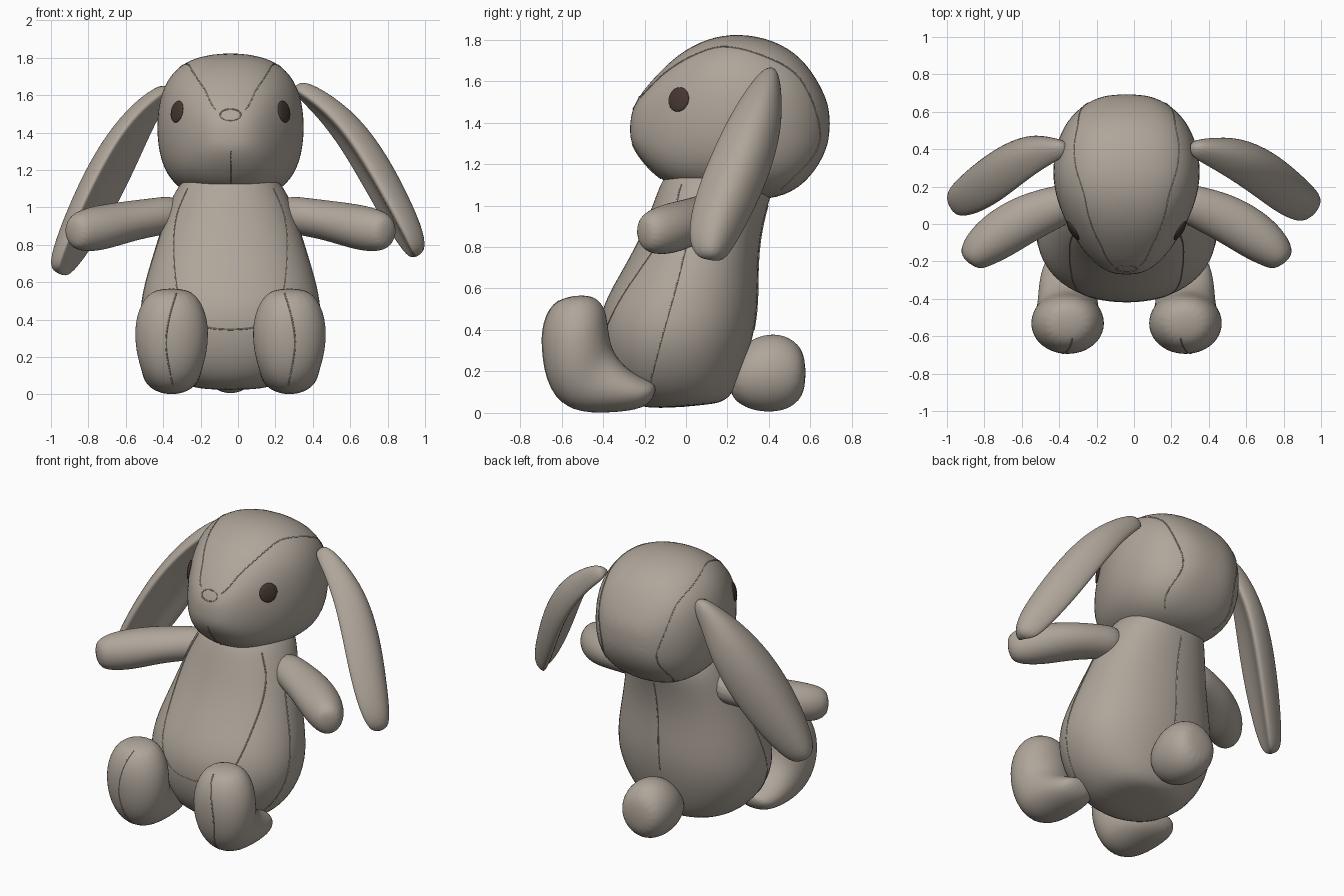
import bpy, math
from mathutils import Vector
from mathutils.bvhtree import BVHTree

cube = bpy.data.objects.get("Cube")
if cube:
    bpy.data.objects.remove(cube)

MID = -0.04   # symmetry plane of the body
SEG = 16
GROW = 1.025  # makes up for the shrinkage of subdivision


def material(name, rgb):
    m = bpy.data.materials.new(name)
    m.use_nodes = True
    m.diffuse_color = (*rgb, 1)
    bsdf = m.node_tree.nodes["Principled BSDF"]
    bsdf.inputs["Base Color"].default_value = (*rgb, 1)
    bsdf.inputs["Roughness"].default_value = 0.9
    return m


FABRIC = material("taupe fabric", (0.43, 0.38, 0.325))
EYE = material("dark brown", (0.06, 0.038, 0.03))


def rounded(t, power):
    c, s = math.cos(t), math.sin(t)
    return (math.copysign(abs(c) ** (2 / power), c), math.copysign(abs(s) ** (2 / power), s))


def loft(name, rings, power=2.0):
    """Skin rings given as (centre, half axis u, half axis v, bend of the u ends)."""
    verts, faces = [], []
    for c, u, v, bend in rings:
        for i in range(SEG):
            a, b = rounded(2 * math.pi * i / SEG, power)
            verts.append(c + (u * a + v * b) * GROW + bend * (a * a - .4))
    for r in range(len(rings) - 1):
        for i in range(SEG):
            j = (i + 1) % SEG
            faces.append((r * SEG + i, r * SEG + j, (r + 1) * SEG + j, (r + 1) * SEG + i))
    faces.append(tuple(reversed(range(SEG))))
    faces.append(tuple(range(len(verts) - SEG, len(verts))))
    me = bpy.data.meshes.new(name)
    me.from_pydata(verts, [], faces)
    me.materials.append(FABRIC)
    ob = bpy.data.objects.new(name, me)
    bpy.context.collection.objects.link(ob)
    # consistent outward normals
    bpy.context.view_layer.objects.active = ob
    bpy.ops.object.mode_set(mode='EDIT')
    bpy.ops.mesh.select_all(action='SELECT')
    bpy.ops.mesh.normals_make_consistent(inside=False)
    bpy.ops.object.mode_set(mode='OBJECT')
    me.shade_smooth()
    sub = ob.modifiers.new("smooth", 'SUBSURF')
    sub.levels = sub.render_levels = 2
    return ob


def profile_loft(name, x, rows, power=2.0):
    """Rows pair two outline points in the side plane with a half width."""
    rings = []
    for ya, za, yb, zb, w in rows:
        a, b = Vector((x, ya, za)), Vector((x, yb, zb))
        rings.append(((a + b) / 2, Vector((w, 0, 0)), (b - a) / 2, Vector()))
    return loft(name, rings, power)


def path_loft(name, path, wide, cup=0.0):
    """Path rows are x, y, z, half width along wide, half thickness."""
    pts = [Vector(p[:3]) for p in path]
    rings = []
    for i, p in enumerate(path):
        tan = (pts[min(i + 1, len(pts) - 1)] - pts[max(i - 1, 0)]).normalized()
        u = Vector(wide)
        u = (u - tan * u.dot(tan)).normalized()
        v = tan.cross(u)
        rings.append((pts[i], u * p[3], v * p[4], v * cup * p[3]))
    return loft(name, rings)


# Head and body
head = profile_loft("head", MID, [
    (-.272, 1.34, -.268, 1.43, .05), (-.255, 1.28, -.24, 1.51, .12),
    (-.20, 1.20, -.16, 1.61, .20), (-.10, 1.105, -.04, 1.73, .28),
    (.05, 1.06, .10, 1.805, .355), (.22, 1.04, .25, 1.83, .397),
    (.40, 1.025, .42, 1.80, .382), (.55, 1.08, .56, 1.715, .32),
    (.655, 1.21, .655, 1.57, .21), (.695, 1.33, .695, 1.46, .09)], 2.55)
body = profile_loft("body", MID, [
    (-.16, .015, .12, .04, .15), (-.29, .05, .21, .06, .28),
    (-.38, .17, .27, .19, .41), (-.425, .35, .32, .35, .485),
    (-.41, .5, .345, .5, .48), (-.335, .64, .345, .65, .445),
    (-.23, .82, .35, .82, .39), (-.16, 1.0, .39, 1.0, .335),
    (-.11, 1.14, .43, 1.10, .28), (-.05, 1.2, .40, 1.18, .2)], 2.15)

# Tail
profile_loft("tail", MID, [
    (.20, .09, .22, .26, .10), (.285, .02, .30, .35, .15),
    (.40, .0, .40, .385, .17), (.51, .02, .50, .37, .155),
    (.58, .10, .58, .29, .10)])

# Arms and legs, mirrored across the body
legs = {}
for side, s in (("left", 1), ("right", -1)):
    arm = [(.25, .14, .97, .10, .09), (.40, .085, .95, .10, .115),
           (.55, .025, .925, .108, .13), (.70, -.07, .89, .122, .13),
           (.805, -.155, .87, .11, .10), (.845, -.21, .865, .07, .06)]
    path_loft(side + "_arm", [(MID + s * p[0], *p[1:]) for p in arm], (0, 0, 1))
    legs[s] = profile_loft(side + "_leg", MID + s * .315, [
        (-.15, .08, -.14, .14, .07), (-.20, .02, -.21, .165, .13),
        (-.35, 0, -.30, .22, .155), (-.56, 0, -.355, .3, .16),
        (-.665, .12, -.37, .36, .192), (-.70, .30, -.38, .44, .198),
        (-.69, .45, -.395, .52, .165), (-.62, .56, -.46, .575, .095)], 2.05)

# Floppy ears, cupped inward and hanging a little differently on each side
path_loft("left_ear", [
    (.30, .41, 1.65, .04, .04), (.42, .39, 1.575, .08, .055),
    (.58, .35, 1.425, .13, .07), (.715, .275, 1.22, .15, .075),
    (.83, .185, 1.01, .145, .07), (.925, .12, .83, .115, .06),
    (.96, .115, .735, .06, .035)], (-.12, .85, -.22), -.5)
path_loft("right_ear", [
    (-.36, .41, 1.64, .04, .04), (-.47, .395, 1.55, .085, .055),
    (-.59, .365, 1.39, .15, .065), (-.71, .295, 1.18, .18, .07),
    (-.83, .215, .94, .165, .065), (-.93, .15, .73, .115, .055),
    (-.965, .13, .645, .06, .035)], (.32, .8, -.35), .45)


# Surface lookup for details that lie on the cloth
def surface(ob):
    tree = BVHTree.FromObject(ob, bpy.context.evaluated_depsgraph_get())
    return lambda origin, direction: tree.ray_cast(Vector(origin), Vector(direction))


on_head, on_body = surface(head), surface(body)


def seam(name, points, cast, view, closed=False):
    """Fine stitched cord through 2D points projected onto a part."""
    curve = []
    n = len(points)
    for i in range(n if closed else n - 1):
        k = [points[j % n] if closed else points[max(0, min(n - 1, j))] for j in range(i - 1, i + 3)]
        for t in (0, .2, .4, .6, .8):
            curve.append([.5 * (2 * b + (c - a) * t + (2 * a - 5 * b + 4 * c - d) * t * t
                                + (3 * b - a - 3 * c + d) * t ** 3) for a, b, c, d in zip(*k)])
    if not closed:
        curve.append(points[-1])
    hits = []
    for a, z in curve:
        if view in (1, -1):
            hit = cast((view * 3, a, z), (-view, 0, 0))
        else:
            d = 1 if view == "front" else -1
            hit = cast((MID + a, -3 * d, z), (0, d, 0))
        if hit[0]:
            hits.append(hit[0])
    data = bpy.data.curves.new(name, 'CURVE')
    data.dimensions = '3D'
    data.bevel_depth = .004
    data.bevel_resolution = 0
    line = data.splines.new('POLY')
    line.points.add(len(hits) - 1)
    for p, h in zip(line.points, hits):
        p.co = (*h, 1)
    line.use_cyclic_u = closed
    data.materials.append(FABRIC)
    bpy.context.collection.objects.link(bpy.data.objects.new(name, data))


# Stitching
for side, s in (("left", 1), ("right", -1)):
    seam(side + "_head_seam", [(-.22, 1.52), (-.1, 1.64), (.05, 1.73), (.2, 1.765), (.4, 1.71),
                               (.55, 1.61), (.64, 1.4), (.62, 1.25), (.46, 1.08)], on_head, s)
    seam(side + "_belly_seam", [(s * x, z) for x, z in (
        (.23, 1.1), (.29, .95), (.305, .75), (.27, .5), (.16, .37), (0, .345))], on_body, "front")
    seam(side + "_flank_seam", [(.04, .95), (0, .8), (-.05, .6), (-.12, .35), (-.18, .12)], on_body, s)
    seam(side + "_foot_seam", [(s * x, z) for x, z in (
        (.29, .54), (.33, .4), (.345, .25), (.31, .05))], surface(legs[s]), "front")
seam("chin_seam", [(0, 1.3), (0, 1.2), (0, 1.13)], on_head, "front")
seam("back_seam", [(0, 1.0), (0, .7), (0, .4)], on_body, "back")
seam("nose_outline", [(.055 * math.cos(k * math.pi / 4), 1.495 + .03 * math.sin(k * math.pi / 4))
                      for k in range(8)], on_head, "front", True)

# Button eyes
for side, s in (("left", 1), ("right", -1)):
    aim = Vector((s * .83, -.55, .08)).normalized()
    target = Vector((MID + s * .27, -.025, 1.51))
    spot, normal = on_head(target + aim, -aim)[:2]
    bpy.ops.mesh.primitive_uv_sphere_add(segments=20, ring_count=10, radius=1, location=spot)
    eye = bpy.context.object
    eye.name = side + "_eye"
    eye.scale = (.058, .06, .015)
    eye.rotation_euler = normal.to_track_quat('Z', 'Y').to_euler()
    eye.data.materials.append(EYE)
    eye.data.shade_smooth()
